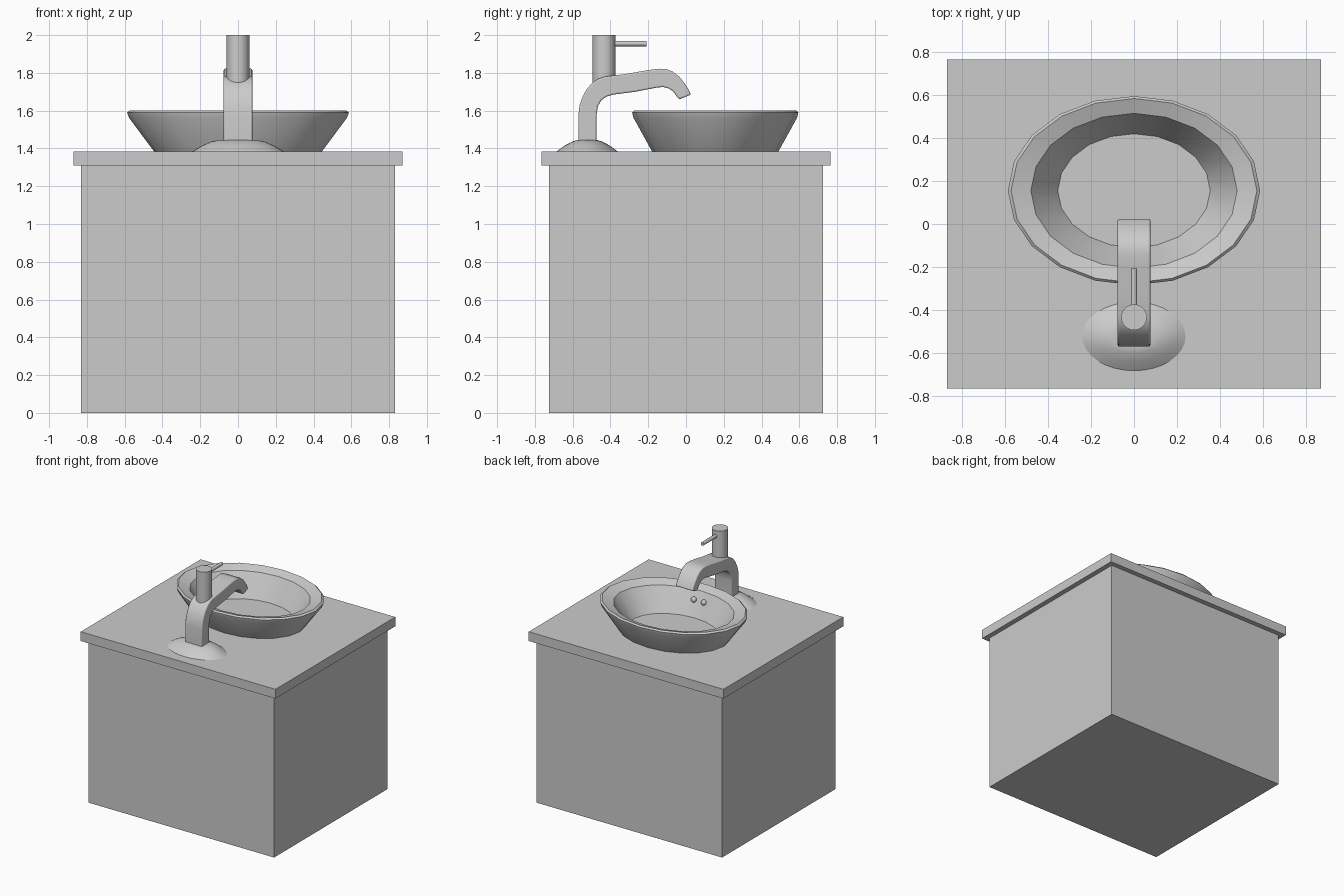
import bpy, bmesh, math
from mathutils import Matrix

if "Cube" in bpy.data.objects:
    bpy.data.objects.remove(bpy.data.objects["Cube"])


def finish(name, bm, smooth=True):
    bmesh.ops.recalc_face_normals(bm, faces=bm.faces)
    me = bpy.data.meshes.new(name)
    bm.to_mesh(me)
    bm.free()
    ob = bpy.data.objects.new(name, me)
    bpy.context.collection.objects.link(ob)
    if smooth:
        bpy.ops.object.select_all(action='DESELECT')
        ob.select_set(True)
        bpy.context.view_layer.objects.active = ob
        bpy.ops.object.shade_smooth_by_angle(angle=math.radians(32))
    return ob


def box(name, sx, sy, z0, z1):
    bm = bmesh.new()
    bmesh.ops.create_cube(bm, size=1, matrix=Matrix.Translation((0, 0, (z0 + z1) / 2))
                          @ Matrix.Diagonal((sx, sy, z1 - z0, 1)))
    return finish(name, bm, False)


def oval(name, cy, profile, sides):
    """Stack of elliptical rings (rx, ry, z), capped at both ends."""
    bm = bmesh.new()
    rings = []
    for rx, ry, z in profile:
        angles = [2 * math.pi * i / sides for i in range(sides)]
        rings.append([bm.verts.new((rx * math.cos(a), cy + ry * math.sin(a), z)) for a in angles])
    for lo, hi in zip(rings, rings[1:]):
        for i in range(sides):
            j = (i + 1) % sides
            bm.faces.new((lo[i], lo[j], hi[j], hi[i]))
    bm.faces.new(rings[0][::-1])
    bm.faces.new(rings[-1])
    return finish(name, bm)


def rod(name, r, length, matrix, sides=24):
    bm = bmesh.new()
    bmesh.ops.create_cone(bm, cap_ends=True, segments=sides, radius1=r, radius2=r,
                          depth=length, matrix=matrix)
    return finish(name, bm)


# Cabinet and worktop
box("cabinet", 1.66, 1.45, 0, 1.31)
box("worktop", 1.74, 1.53, 1.31, 1.385)

# Oval vessel basin: outer wall, rim, inner wall, floor
oval("basin", 0.155, [(0.445, 0.335, 1.385), (0.577, 0.433, 1.562), (0.587, 0.44, 1.59),
                      (0.572, 0.429, 1.601), (0.48, 0.36, 1.575), (0.355, 0.265, 1.395)], 20)

# Two overflow studs on the inner wall
for side, x in (("left", -0.045), ("right", 0.045)):
    bm = bmesh.new()
    bmesh.ops.create_uvsphere(bm, u_segments=16, v_segments=10, radius=0.022,
                              matrix=Matrix.Translation((x, -0.165, 1.51)))
    finish("overflow_stud_" + side, bm)

# Tap base plate
oval("tap_base", -0.523, [(0.24, 0.16, 1.385), (0.19, 0.12, 1.415), (0.14, 0.078, 1.437),
                          (0.10, 0.055, 1.444)], 32)

# Spout: side profile (y, z) extruded across x
outline = [(-.57, 1.43), (-.57, 1.575), (-.563, 1.63), (-.547, 1.675), (-.525, 1.715),
           (-.495, 1.748), (-.465, 1.768), (-.43, 1.78), (-.325, 1.793), (-.20, 1.815),
           (-.14, 1.822), (-.105, 1.82), (-.07, 1.806), (-.035, 1.779), (-.008, 1.745),
           (.012, 1.715), (.026, 1.685), (-.035, 1.66), (-.05, 1.676), (-.068, 1.702),
           (-.09, 1.717), (-.12, 1.725), (-.15, 1.723), (-.27, 1.70), (-.385, 1.685),
           (-.42, 1.675), (-.448, 1.655), (-.466, 1.625), (-.474, 1.575), (-.475, 1.43)]
bm = bmesh.new()
face = bm.faces.new([bm.verts.new((-0.076, y, z)) for y, z in outline])
ext = bmesh.ops.extrude_face_region(bm, geom=[face], use_keep_orig=True)
bmesh.ops.translate(bm, vec=(0.152, 0, 0),
                    verts=[g for g in ext["geom"] if isinstance(g, bmesh.types.BMVert)])
spout = finish("tap_spout", bm)
bev = spout.modifiers.new("soft_edges", 'BEVEL')
bev.width = 0.008
bev.segments = 3
bev.limit_method = 'ANGLE'
bev.angle_limit = math.radians(40)

# Handle and lever
rod("tap_handle", 0.06, 0.27, Matrix.Translation((0, -0.434, 1.865)), 32)
rod("tap_lever", 0.014, 0.19, Matrix.Translation((0, -0.303, 1.955)) @ Matrix.Rotation(math.pi / 2, 4, 'X'), 16)
